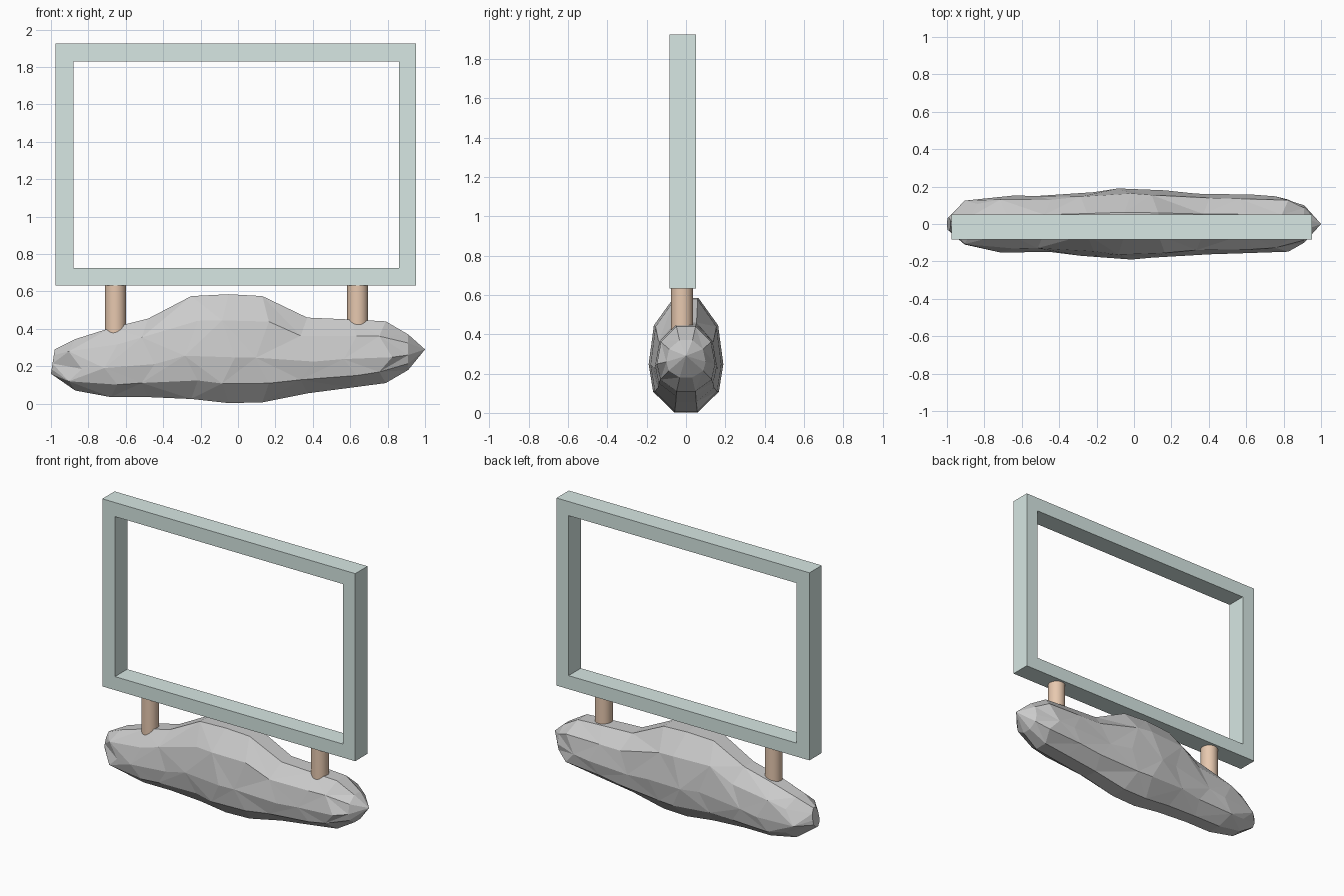
import bpy, bmesh

if "Cube" in bpy.data.objects:
    bpy.data.objects.remove(bpy.data.objects["Cube"])


def material(name, color):
    m = bpy.data.materials.new(name)
    m.diffuse_color = (*color, 1)
    m.use_nodes = True
    m.node_tree.nodes["Principled BSDF"].inputs["Base Color"].default_value = m.diffuse_color
    return m


def finish(bm, name, mat=None):
    bmesh.ops.recalc_face_normals(bm, faces=bm.faces[:])
    mesh = bpy.data.meshes.new(name)
    bm.to_mesh(mesh)
    bm.free()
    ob = bpy.data.objects.new(name, mesh)
    bpy.context.collection.objects.link(ob)
    if mat:
        mesh.materials.append(mat)
    return ob


teal = material("pale_teal", (0.68, 0.80, 0.77))
wood = material("warm_wood", (0.80, 0.58, 0.43))

# Rock base: faceted loft along x; stations are (x, bottom, top, half width)
stations = [
    (-1.00, 0.16, 0.29, 0.035), (-0.87, 0.07, 0.345, 0.125),
    (-0.68, 0.035, 0.405, 0.152), (-0.48, 0.035, 0.455, 0.15),
    (-0.25, 0.025, 0.575, 0.17), (-0.05, 0.003, 0.585, 0.19),
    (0.13, 0.007, 0.575, 0.18), (0.37, 0.055, 0.46, 0.162),
    (0.60, 0.085, 0.45, 0.157), (0.79, 0.11, 0.44, 0.148),
    (0.91, 0.18, 0.37, 0.10),
]
half = [(0.33, 1.0), (0.86, 0.76), (1.0, 0.42), (0.88, 0.18), (0.32, 0.0)]
section = half + [(-y, t) for y, t in reversed(half)]
n = len(section)
bm = bmesh.new()
rings = []
for i, (x, lo, hi, w) in enumerate(stations):
    ring = []
    for j, (y, t) in enumerate(section):
        # Stagger the side points so the facets look chipped
        stagger = 0.035 * (-1) ** (i + j) if 0 < i < len(stations) - 1 and 0 < t < 1 else 0
        lean = 0.02 * t if i == 0 else 0
        ring.append(bm.verts.new((x + stagger + lean, y * w, lo + (hi - lo) * t)))
    rings.append(ring)
for i, (a, b) in enumerate(zip(rings, rings[1:])):
    for j in range(n):
        k = (j + 1) % n
        if (i + j) % 2:
            bm.faces.new((a[j], a[k], b[k]))
            bm.faces.new((a[j], b[k], b[j]))
        else:
            bm.faces.new((a[j], a[k], b[j]))
            bm.faces.new((a[k], b[k], b[j]))
bm.faces.new(rings[0])
tip = bm.verts.new((1.0, 0, 0.29))
for j in range(n):
    bm.faces.new((rings[-1][j], rings[-1][(j + 1) % n], tip))
finish(bm, "rock_base")

# Rectangular sign frame with an open middle
bm = bmesh.new()
outer = [(-0.977, 0.632), (0.952, 0.632), (0.952, 1.925), (-0.977, 1.925)]
inner = [(-0.88, 0.725), (0.86, 0.725), (0.86, 1.828), (-0.88, 1.828)]
loops = [[bm.verts.new((x, y, z)) for x, z in loop]
         for loop, y in ((outer, -0.083), (inner, -0.083), (inner, 0.051), (outer, 0.051))]
for i in range(4):
    a, b = loops[i], loops[(i + 1) % 4]
    for j in range(4):
        k = (j + 1) % 4
        bm.faces.new((a[j], a[k], b[k], b[j]))
finish(bm, "sign_frame", teal)

# Round posts joining the frame to the rock
for side, x in (("left", -0.655), ("right", 0.64)):
    bpy.ops.mesh.primitive_cylinder_add(vertices=32, radius=0.056, depth=0.30,
                                        location=(x, -0.02, 0.484))
    post = bpy.context.object
    post.name = side + "_post"
    post.data.materials.append(wood)
    bpy.ops.object.shade_smooth_by_angle()
